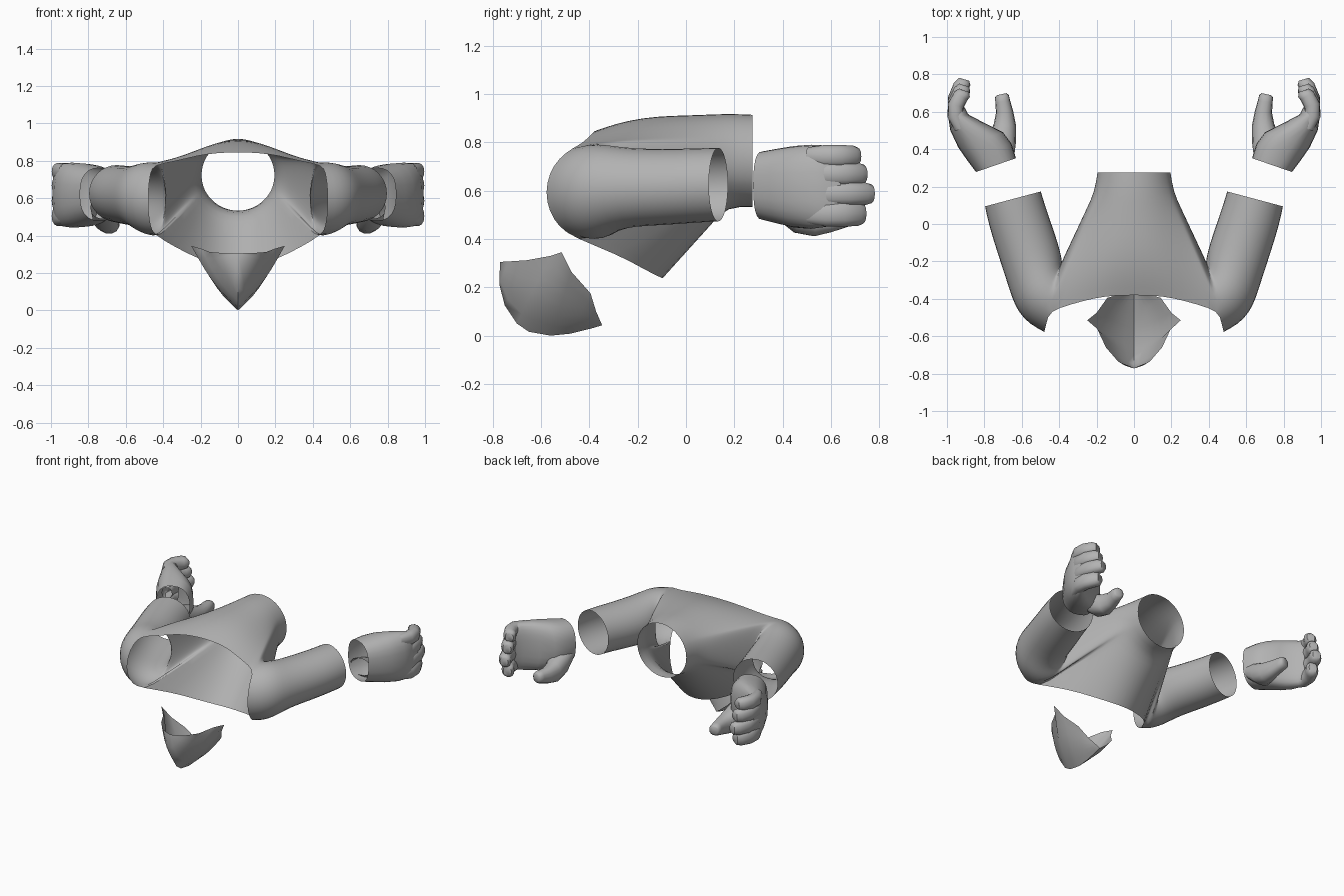
import bpy, bmesh, math
from mathutils import Vector

if "Cube" in bpy.data.objects:
    bpy.data.objects.remove(bpy.data.objects["Cube"])

grey = bpy.data.materials.new("plain grey")
grey.diffuse_color = (0.45, 0.45, 0.45, 1)
grey.use_nodes = True
grey.node_tree.nodes["Principled BSDF"].inputs["Base Color"].default_value = grey.diffuse_color


def loft(bm, rings, closed=True, cap_end=False):
    """Skin a list of equal-length point rings with quads."""
    vs = [[bm.verts.new(p) for p in r] for r in rings]
    n = len(vs[0])
    for a, b in zip(vs, vs[1:]):
        for i in range(n if closed else n - 1):
            j = (i + 1) % n
            bm.faces.new((a[i], a[j], b[j], b[i]))
    if cap_end:
        bm.faces.new(vs[-1])


def finish(name, bm, mirror=False, merge=False, subsurf=0, weld=0.0005, angle=50):
    bmesh.ops.remove_doubles(bm, verts=bm.verts, dist=weld)
    bmesh.ops.recalc_face_normals(bm, faces=bm.faces)
    me = bpy.data.meshes.new(name)
    bm.to_mesh(me)
    bm.free()
    me.materials.append(grey)
    ob = bpy.data.objects.new(name, me)
    bpy.context.collection.objects.link(ob)
    if mirror:
        ob.modifiers.new("mirror", 'MIRROR').use_mirror_merge = merge
    if subsurf:
        s = ob.modifiers.new("smooth", 'SUBSURF')
        s.levels = s.render_levels = subsurf
    bpy.ops.object.select_all(action='DESELECT')
    ob.select_set(True)
    bpy.context.view_layer.objects.active = ob
    bpy.ops.object.shade_smooth_by_angle(angle=math.radians(angle))
    return ob


def span_ring(inner, outer, zlo, zhi, n=24, power=1.0, grow=1.0):
    """Upright oval between an inner and an outer plan point; power < 1 is boxier."""
    i, o = Vector(inner), Vector(outer)
    c, a = (i + o) / 2, (o - i) / 2 * grow
    zc, rz = (zlo + zhi) / 2, (zhi - zlo) / 2 * grow
    box = lambda v: math.copysign(abs(v) ** power, v)
    out = []
    for k in range(n):
        t = 2 * math.pi * k / n
        p = c - a * box(math.cos(t))
        out.append((p.x, p.y, zc + rz * box(math.sin(t))))
    return out


def tube(bm, stations, n=14):
    """Stations are (x, y, z, half width, half height); closed at the far end."""
    rings = []
    for k, (x, y, z, w, h) in enumerate(stations):
        p, q = stations[max(k - 1, 0)], stations[min(k + 1, len(stations) - 1)]
        d = Vector((q[0] - p[0], q[1] - p[1])).normalized()
        side = Vector((d.y, -d.x)) * w
        c = Vector((x, y))
        rings.append(span_ring(c - side, c + side, z - h, z + h, n, .85))
    loft(bm, rings, cap_end=True)


# Arms: open tubes that turn the shoulder around the armpit
arm = [span_ring(*s, n=16, grow=1.02) for s in (
    ((.497, .174), (.797, .094), .472, .778),
    ((.476, .10), (.778, .0), .468, .776),
    ((.43, -.03), (.735, -.14), .457, .772),
    ((.395, -.14), (.682, -.30), .452, .775),
    ((.387, -.185), (.648, -.41), .432, .785),
    ((.385, -.20), (.615, -.475), .415, .79),
    ((.385, -.205), (.56, -.535), .402, .792),
    ((.39, -.21), (.48, -.578), .395, .79))]
bm = bmesh.new()
loft(bm, arm)

# Torso: waist opening blended into the cut-away front, sharing the shoulder ring
joint = [arm[-1][k % 16] for k in range(5, -6, -1)]
front = ([(0, -.38, .847), (.11, -.382, .842), (.21, -.395, .83), (.34, -.43, .795)] + joint +
         [(.33, -.28, .335), (.2, -.165, .27), (.1, -.11, .243), (0, -.09, .235)])
angles = ([0, 18, 34, 48] + [60 + 6 * k for k in range(11)] + [132, 146, 162, 180])
angles = [math.radians(a) for a in angles]


def waist(y, rx, zlo, zhi):
    zc, rz = (zlo + zhi) / 2, (zhi - zlo) / 2
    return [Vector((rx * math.sin(a), y, zc + rz * math.cos(a))) for a in angles]


w1 = waist(.17, .212, .53, .922)
rings = [waist(.275, .195, .53, .917)]
for t in (0, .2, .42, .64, .84, 1):
    half = []
    for a, f in zip(angles, front):
        p = w1[len(half)].lerp(Vector(f), t)
        if t < 1:
            p.z += .03 * math.sin(math.pi * t ** 1.5) * max(0, math.cos(a))
        if a in (angles[0], angles[-1]):
            p.x = 0
        half.append(p)
    rings.append(half)
loft(bm, rings, closed=False)
finish("torso_and_arms", bm, mirror=True, merge=True, subsurf=1, angle=89)

# Hands: open-cuffed palm, four stacked fingers and a low thumb
bm = bmesh.new()
loft(bm, [span_ring(*s, power=.8) for s in (
    ((.631, .352), (.845, .278), .48, .762),
    ((.655, .43), (.895, .345), .462, .775),
    ((.70, .49), (.94, .41), .447, .785),
    ((.79, .535), (.982, .50), .442, .79),
    ((.885, .585), (.993, .57), .45, .787),
    ((.915, .64), (.985, .64), .47, .775))], cap_end=True)
for z, tip, h in ((.742, .712, .048), (.668, .74, .05), (.587, .772, .05), (.505, .735, .055)):
    d = tip - .52
    tube(bm, [(.925, .51, z, .035, h * .8), (.955, .52 + .3 * d, z, .042, h),
              (.952, .52 + .6 * d, z, .043, h), (.925, .52 + .86 * d, z, .042, h * .95),
              (.905, tip - .01, z, .036, h * .8), (.902, tip, z, .022, h * .5)])
tube(bm, [(.715, .37, .55, .075, .06), (.705, .45, .505, .075, .08),
          (.69, .53, .48, .06, .07), (.692, .60, .482, .046, .055),
          (.702, .655, .49, .04, .045), (.706, .685, .493, .037, .037),
          (.708, .694, .495, .025, .024)])
finish("hands", bm, mirror=True, weld=0.0001)

# Chin guard: keeled bowl between a centre line and its rim
keel = [(0, -.77, .305), (0, -.772, .21), (0, -.75, .125), (0, -.70, .05), (0, -.65, .016),
        (0, -.56, .0), (0, -.48, .008), (0, -.39, .03), (0, -.347, .043)]
rim = [(0, -.77, .305), (.085, -.735, .307), (.15, -.66, .312), (.197, -.56, .33),
       (.25, -.515, .345), (.20, -.475, .265), (.143, -.395, .175), (.07, -.372, .10),
       (0, -.347, .043)]
rows = []
for k, r in zip(keel, rim):
    k, r = Vector(k), Vector(r)
    row = []
    for j in range(7):
        s = j / 6
        p = k.lerp(r, s)
        b = .07 * (r - k).length * math.sin(math.pi * s) * (1 - .4 * s)
        out = Vector((.8, -.35 if k.y < -.6 else 0, -.45))
        row.append(p + out * b)
    rows.append([(-p.x, p.y, p.z) for p in row[:0:-1]] + [tuple(p) for p in row])
bm = bmesh.new()
loft(bm, rows, closed=False)
finish("chin_guard", bm, angle=60)
